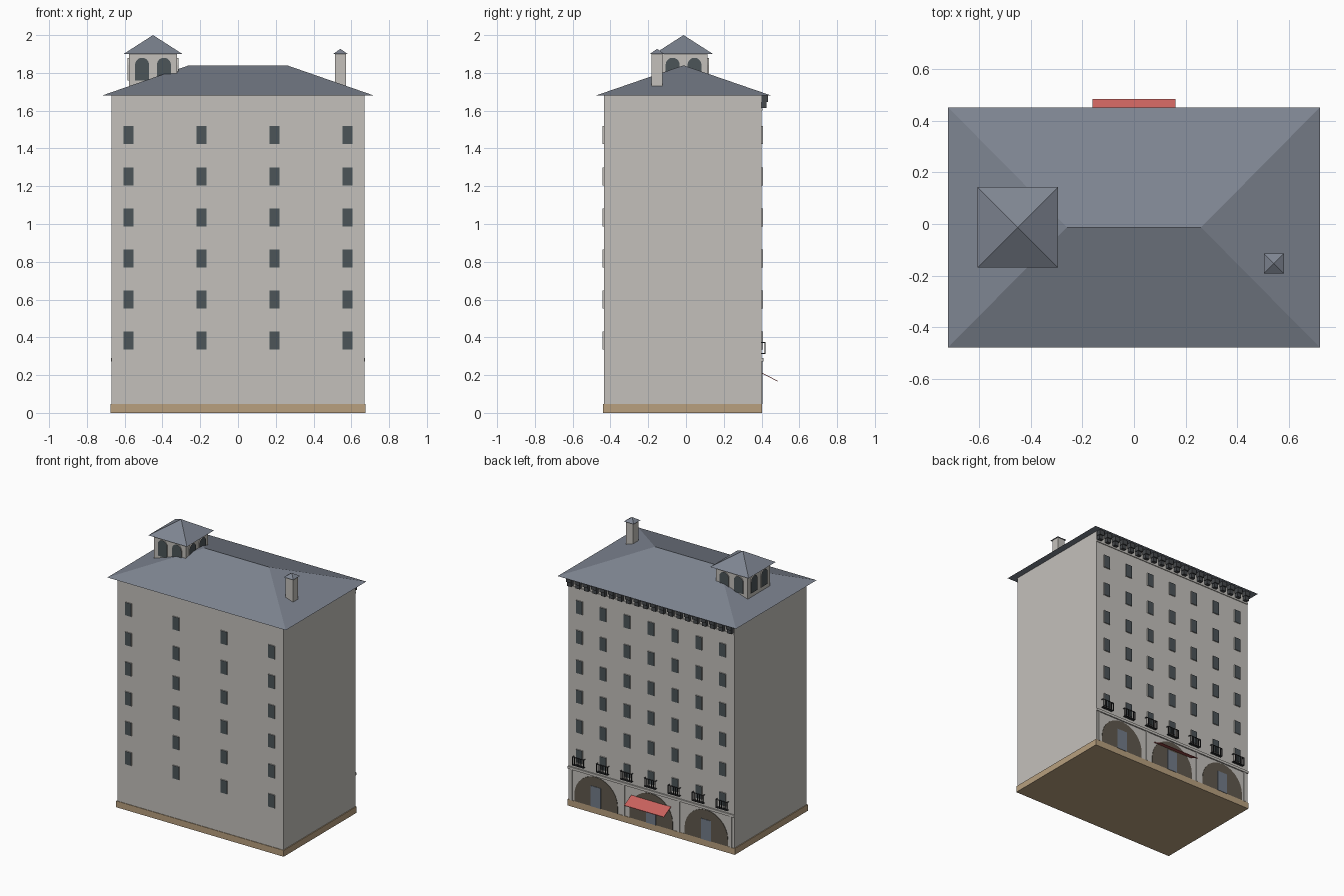
import bpy, bmesh, math
from mathutils import Vector

old = bpy.data.objects.get("Cube")
if old:
    bpy.data.objects.remove(old, do_unlink=True)


def material(name, r, g, b):
    m = bpy.data.materials.new(name)
    m.use_nodes = True
    m.diffuse_color = (r, g, b, 1)
    bsdf = next(n for n in m.node_tree.nodes if n.type == 'BSDF_PRINCIPLED')
    bsdf.inputs["Base Color"].default_value = (r, g, b, 1)
    bsdf.inputs["Roughness"].default_value = 0.8
    return m


STONE = material("pale stone", .55, .53, .50)
TAN = material("tan plinth", .48, .35, .21)
SLATE = material("blue slate", .21, .235, .285)
GLASS = material("dark glass", .072, .089, .098)
BROWN = material("brown arch infill", .115, .098, .075)
DOOR = material("blue grey door", .17, .20, .25)
IRON = material("black iron", .025, .027, .03)
CORBEL = material("dark corbel", .06, .065, .07)
RED = material("red awning", .58, .12, .11)


def finish(name, bm, *mats):
    bmesh.ops.recalc_face_normals(bm, faces=bm.faces)
    me = bpy.data.meshes.new(name)
    bm.to_mesh(me)
    bm.free()
    for m in mats:
        me.materials.append(m)
    ob = bpy.data.objects.new(name, me)
    bpy.context.scene.collection.objects.link(ob)
    return ob


def add_box(bm, x0, x1, y0, y1, z0, z1):
    vs = bmesh.ops.create_cube(bm, size=1)["verts"]
    for v in vs:
        v.co = Vector((x1 if v.co.x > 0 else x0, y1 if v.co.y > 0 else y0, z1 if v.co.z > 0 else z0))


def boxes(name, mat, *specs):
    bm = bmesh.new()
    for s in specs:
        add_box(bm, *s)
    return finish(name, bm, mat)


def add_plate(bm, outline, origin, normal, depth):
    """Raised panel on a vertical wall: painted front, stone edges."""
    n = Vector(normal)
    u = Vector((0, 0, 1)).cross(n)
    o = Vector(origin)
    back = [bm.verts.new(o + u * a + Vector((0, 0, b))) for a, b in outline]
    front = [bm.verts.new(v.co + n * depth) for v in back]
    bm.faces.new(front)
    bm.faces.new(back[::-1])
    k = len(back)
    for i in range(k):
        j = (i + 1) % k
        bm.faces.new((back[i], back[j], front[j], front[i])).material_index = 1


def rect(w, h):
    return [(-w / 2, 0), (w / 2, 0), (w / 2, h), (-w / 2, h)]


def arch(r, spring, steps=14):
    arc = [(r * math.cos(math.pi * i / steps), spring + r * math.sin(math.pi * i / steps))
           for i in range(steps + 1)]
    return [(-r, 0), (r, 0)] + arc


def hip_roof(name, cx, cy, hx, hy, z0, z1, ridge=0):
    """Hipped roof, or a pyramid when the ridge has no length."""
    bm = bmesh.new()
    a, b, c, d = [bm.verts.new((cx + sx * hx, cy + sy * hy, z0))
                  for sx, sy in ((-1, -1), (1, -1), (1, 1), (-1, 1))]
    bm.faces.new((d, c, b, a))
    p = bm.verts.new((cx - ridge, cy, z1))
    if ridge:
        q = bm.verts.new((cx + ridge, cy, z1))
        sides = ((a, b, q, p), (b, c, q), (c, d, p, q), (d, a, p))
    else:
        sides = ((a, b, p), (b, c, p), (c, d, p), (d, a, p))
    for f in sides:
        bm.faces.new(f)
    return finish(name, bm, SLATE)


FRONT, BACK, MID = -.435, .40, -.013
EAVE = 1.68

# Main block and roof
boxes("main_walls", STONE, (-.67, .67, FRONT, BACK, .02, EAVE))
boxes("plinth", TAN, (-.676, .676, FRONT - .004, BACK + .003, 0, .046))
hip_roof("main_roof", 0, MID, .72, .465, EAVE, 1.84, .26)

# Windows: four columns at the front, seven at the back
rows = [.335 + i * .2175 for i in range(6)]
cols = [(i - 3) * .193 for i in range(7)]
for name, wall, side, xs in (("front_windows", FRONT, -1, cols[::2]), ("back_windows", BACK, 1, cols)):
    bm = bmesh.new()
    for x in xs:
        for z in rows:
            add_plate(bm, rect(.052, .095), (x, wall, z), (0, side, 0), .007)
    finish(name, bm, GLASS, STONE)

# Street level arches with doors
bm = bmesh.new()
for x in (-.445, 0, .445):
    add_plate(bm, arch(.175, .045), (x, BACK, .046), (0, 1, 0), .003)
finish("street_arches", bm, BROWN, BROWN)
bm = bmesh.new()
for x in (-.445, 0, .445):
    add_plate(bm, rect(.08, .15), (x, BACK, .046), (0, 1, 0), .006)
finish("doors", bm, DOOR, DOOR)

# Ledge and slim pilasters around the arches
boxes("ledge", STONE, (-.672, .672, BACK, BACK + .009, .272, .29))
boxes("pilasters", STONE, *[(x - .008, x + .008, BACK, BACK + .006, .046, .272)
                            for x in (-.645, -.222, .222, .645)])

# Awning over the middle door
bm = bmesh.new()
lo, hi = (.485, .17), (.402, .213)
ring = [(-.16, *hi), (.16, *hi), (.16, *lo), (-.16, *lo)]
top = [bm.verts.new(p) for p in ring]
low = [bm.verts.new((x, y, z - .004)) for x, y, z in ring]
bm.faces.new(top)
bm.faces.new(low[::-1])
for i in range(4):
    j = (i + 1) % 4
    bm.faces.new((top[i], top[j], low[j], low[i]))
finish("awning", bm, RED)

# Iron balconies below the first row of back windows
bm = bmesh.new()
y1, z0, z1, t = BACK + .02, .312, .375, .004
for x in cols:
    w = .045
    add_box(bm, x - w, x + w, BACK, y1, z0, z0 + t)
    add_box(bm, x - w, x + w, y1 - t, y1, z1 - t, z1)
    for s in (-1, 1):
        add_box(bm, x + s * w - t / 2, x + s * w + t / 2, BACK, y1, z1 - t, z1)
    for i in range(7):
        bx = x - w + i * w / 3
        add_box(bm, bx - t / 2, bx + t / 2, y1 - t, y1, z0, z1)
finish("balconies", bm, IRON)

# Corbels under the back eave
bm = bmesh.new()
for i in range(20):
    x = -.646 + i * .068
    add_box(bm, x - .02, x + .02, BACK, BACK + .034, 1.645, EAVE)
    add_box(bm, x - .016, x + .016, BACK, BACK + .026, 1.615, 1.645)
finish("corbels", bm, CORBEL)
boxes("corbel_moulding", STONE, (-.67, .67, BACK, BACK + .006, 1.6, 1.612))

# Belvedere with paired arches on every side
TX, R = -.45, .128
boxes("belvedere_walls", STONE, (TX - R, TX + R, MID - R, MID + R, EAVE + .01, 1.9))
hip_roof("belvedere_roof", TX, MID, .156, .156, 1.9, 2.0)
bm = bmesh.new()
for n in ((1, 0, 0), (-1, 0, 0), (0, 1, 0), (0, -1, 0)):
    nv = Vector(n)
    u = Vector((0, 0, 1)).cross(nv)
    for s in (-.058, .058):
        add_plate(bm, arch(.037, .083, 10), Vector((TX, MID, 1.76)) + nv * R + u * s, n, .006)
finish("belvedere_arches", bm, GLASS, STONE)

# Chimney
CX, CY = .542, -.153
boxes("chimney", STONE, (CX - .029, CX + .029, CY - .029, CY + .029, 1.7, 1.9))
hip_roof("chimney_cap", CX, CY, .039, .039, 1.9, 1.927)
